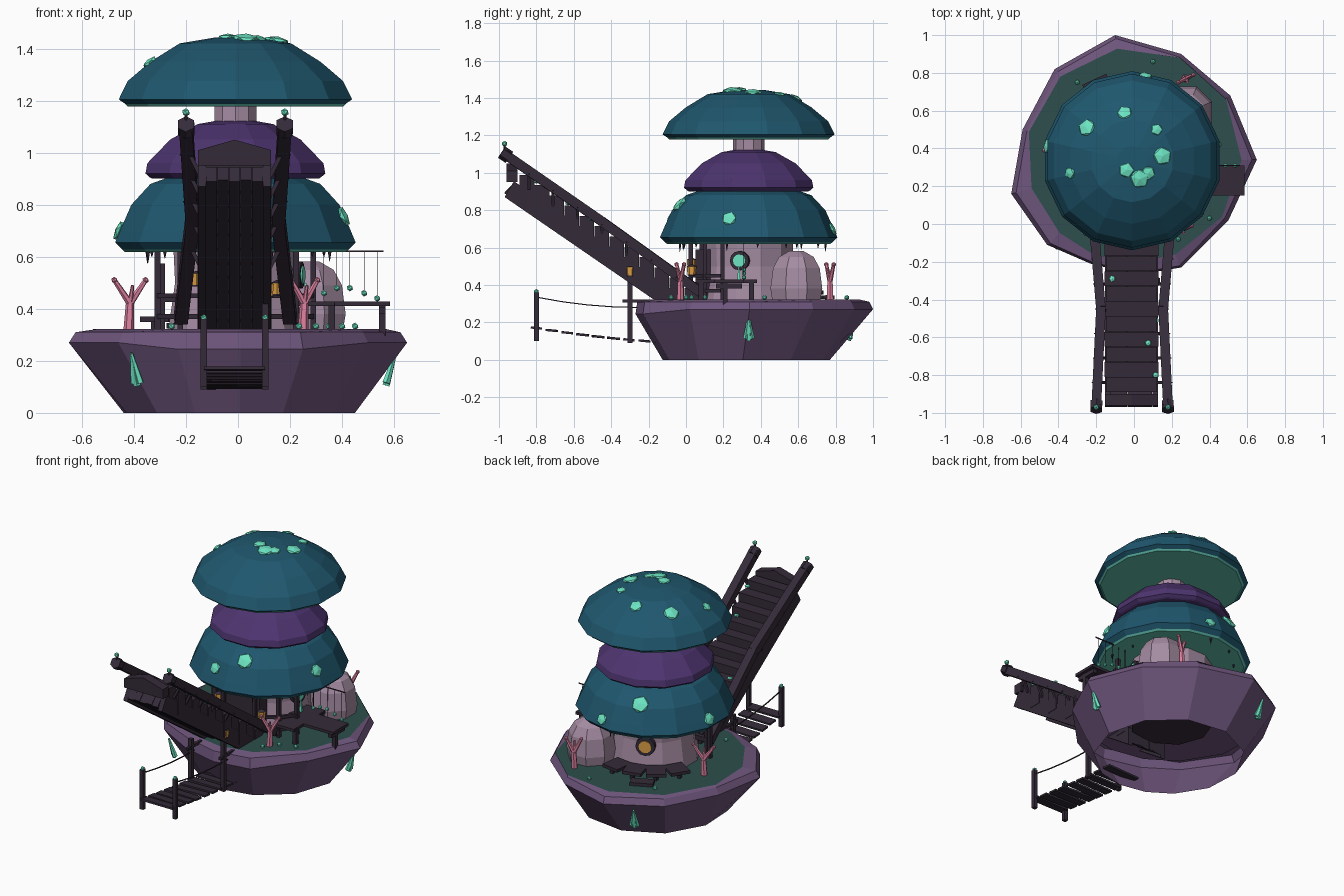
import bpy, bmesh, math, random
from mathutils import Vector, Matrix

random.seed(4)
cube = bpy.data.objects.get("Cube")
if cube:
    bpy.data.objects.remove(cube)


def material(name, *rgb):
    lin = [((c / 255 + 0.055) / 1.055) ** 2.4 for c in rgb] + [1]
    m = bpy.data.materials.new(name)
    m.use_nodes = True
    m.diffuse_color = lin
    m.node_tree.nodes["Principled BSDF"].inputs["Base Color"].default_value = lin
    return m


TEAL = material("teal cap", 31, 87, 110)
PURPLE = material("purple cap", 77, 52, 111)
MINT = material("mint glow", 108, 228, 194)
MOSS = material("moss green", 45, 78, 76)
GILL = material("gill green", 96, 190, 172)
ROCK = material("violet rock", 111, 86, 125)
WOOD = material("dark wood", 52, 43, 57)
MAUVE = material("pale mauve", 165, 140, 162)
PINK = material("coral pink", 222, 130, 160)
GOLD = material("lantern gold", 222, 160, 70)


class Part:
    """One named object gathered from simple shapes."""

    def __init__(self, name, *mats):
        self.name, self.mats, self.bm = name, mats, bmesh.new()

    def limb(self, a, b, r0, r1=None, n=4):
        a, b = Vector(a), Vector(b)
        d = b - a
        mat = Matrix.Translation((a + b) / 2) @ d.to_track_quat('Z', 'Y').to_matrix().to_4x4()
        if n == 4:
            mat = mat @ Matrix.Rotation(math.pi / 4, 4, 'Z')
        bmesh.ops.create_cone(self.bm, cap_ends=True, segments=n, radius1=r0,
                              radius2=r0 if r1 is None else r1, depth=d.length, matrix=mat)
        return self

    def box(self, c, size, turn=0, tilt=0):
        mat = (Matrix.Translation(c) @ Matrix.Rotation(turn, 4, 'Z')
               @ Matrix.Rotation(tilt, 4, 'X') @ Matrix.Diagonal((*size, 1)))
        bmesh.ops.create_cube(self.bm, size=1, matrix=mat)
        return self

    def ball(self, c, r, normal=(0, 0, 1), flat=1):
        mat = (Matrix.Translation(c) @ Vector(normal).to_track_quat('Z', 'Y').to_matrix().to_4x4()
               @ Matrix.Diagonal((r, r, r * flat, 1)))
        bmesh.ops.create_icosphere(self.bm, subdivisions=1, radius=1, matrix=mat)
        return self

    def loft(self, rings, tags=None, caps=(None, None)):
        loops = [[self.bm.verts.new(p) for p in ring] for ring in rings]
        n = len(loops[0])
        for k in range(len(loops) - 1):
            for i in range(n):
                j = (i + 1) % n
                f = self.bm.faces.new((loops[k][i], loops[k][j], loops[k + 1][j], loops[k + 1][i]))
                f.material_index = tags[k] if tags else 0
        for loop, tag in ((loops[0][::-1], caps[0]), (loops[-1], caps[1])):
            if tag is not None:
                self.bm.faces.new(loop).material_index = tag
        return self

    def done(self):
        me = bpy.data.meshes.new(self.name)
        self.bm.to_mesh(me)
        self.bm.free()
        for m in self.mats:
            me.materials.append(m)
        bpy.context.collection.objects.link(bpy.data.objects.new(self.name, me))


def circle(c, r, z, angles):
    return [Vector((c[0] + r * math.cos(a), c[1] + r * math.sin(a), z)) for a in angles]


def even(n):
    return [math.tau * (i + 0.5) / n for i in range(n)]


C = (-0.01, 0.335)


def around(deg, r, z):
    return circle(C, r, z, [math.radians(deg)])[0]


# Island: faceted hollow bowl with a moss top
outline = [(0.65, .34), (.51, .68), (.25, .9), (-.1, 1), (-.42, .82), (-.59, .5), (-.65, .16),
           (-.46, -.11), (-.23, -.21), (.01, -.27), (.25, -.23), (.5, .02)]
ang = [math.atan2(y - 0.37, x) for x, y in outline]
rim = [Vector((x, y, 0.245 if y < -.15 else 0.27)) for x, y in outline]
lip = [Vector((x * 0.96, 0.37 + (y - 0.37) * (.985 if y < 0 else .97), 0.31)) for x, y in outline]
Part("island", ROCK, MOSS).loft([circle((0, 0.325), 0.45, 0, ang), rim, lip, circle((0, 0.365), 0.57, 0.322, ang)],
                                [0, 0, 0], (None, 1)).done()
under = Part("island_underside", ROCK, WOOD)
under.loft([circle((0, 0.365), 0.56, 0.27, ang), circle((0, 0.365), 0.56, 0.3, ang)], [0], (0, 0))
under.loft([circle(C, 0.25, 0.22, even(9)), circle(C, 0.25, 0.27, even(9))], [1], (1, None)).done()

# Trunk house, its wooden entry and neck
Part("trunk", MAUVE).loft([circle(C, r, z, even(12)) for r, z in
                           ((.27, .3), (.24, .5), (.25, .7))]).done()
Part("entry", WOOD).box((C[0], .09, .45), (.26, .08, .28)).done()
Part("neck", MAUVE).loft([circle(C, r, z, even(10)) for r, z in ((.1, .85), (.085, 1.12), (.085, 1.25))]).done()


# Caps: flat underside disc, then the outer shell from rim to crown
def cap(name, top, below, profile, n):
    Part(name, top, below).loft([circle(C, r, z, even(n)) for r, z in profile],
                                [1] + [0] * (len(profile) - 2), (1, 0)).done()


top_profile = [(.425, 1.178), (.435, 1.188), (.46, 1.205), (.425, 1.275), (.335, 1.35), (.22, 1.42), (.08, 1.443)]
low_profile = [(.435, .618), (.447, .628), (.474, .655), (.455, .7), (.41, .8), (.335, .88), (.25, .91)]
cap("top_cap", TEAL, GILL, top_profile, 14)
cap("middle_cap", PURPLE, PURPLE, [(.33, .9), (.34, .905), (.358, .92), (.35, .96), (.26, 1.05), (.15, 1.11), (.08, 1.122)], 12)
cap("lower_cap", TEAL, GILL, low_profile, 14)


def surface(profile, r):
    for (r0, z0), (r1, z1) in zip(profile[2:], profile[3:]):
        if r1 <= r <= r0:
            return z0 + (z1 - z0) * (r0 - r) / (r0 - r1), Vector((z1 - z0, r0 - r1))
    return profile[-1][1], Vector((0, 1))


# Glowing spots on the caps
spots = Part("cap_spots", MINT)


def spot(profile, p, size):
    d = Vector((p[0] - C[0], p[1] - C[1]))
    z, nrm = surface(profile, d.length)
    u = d.normalized()
    spots.ball((p[0], p[1], z), size, (u.x * nrm.x, u.y * nrm.x, nrm.y), 0.35)


for x, y, r in ((-.25, .51, .05), (-.05, .59, .042), (.12, .5, .033), (.15, .36, .052), (-.34, .27, .033),
                (-.04, .285, .043), (.03, .24, .054), (.075, .27, .039)):
    spot(top_profile, (x, y), r)
for deg, r, size in ((-77, .38, .052), (-14, .43, .042), (-103, .43, .04), (81, .455, .038),
                     (112, .39, .056), (170, .455, .042)):
    spot(low_profile, around(deg, r, 0), size)
spots.done()

# Drips under the lower cap
drips = Part("cap_drips", WOOD)
for i in range(14):
    p = around(i * 25.7 + 8, random.uniform(.32, .42), .622)
    drips.limb(p, p - Vector((0, 0, random.uniform(.02, .05))), .008, .001, 5)
drips.done()

# Round windows: a frame and a pane
for name, deg, z, r, pane in (("right_window", -11, .53, .04, MINT), ("back_window", 112, .485, .046, GOLD)):
    a = around(deg, .2, z)
    Part(name + "_frame", WOOD).limb(a, around(deg, .262, z), r * 1.3, n=12).done()
    Part(name + "_pane", pane).limb(a, around(deg, .268, z), r * .85, n=12).done()
Part("window_vine", MINT).limb(around(-11, .275, .5), around(-11, .275, .42), .005, .012).done()

# Porch posts, rails and back deck
porch = Part("porch", WOOD)
for a in (-70, -45, -25, 205, 230, 250):
    porch.limb(around(a, .33, .31), around(a, .33, .64), .016)
for a, b in ((-70, -45), (-45, -25), (205, 230), (230, 250)):
    for z in (.37, .45):
        porch.limb(around(a, .33, z), around(b, .33, z), .013)
for k in range(4):
    a = 82 + k * 22
    porch.box(around(a, .33, .36), (.13, .12, .02), math.radians(a))
    porch.limb(around(a, .37, .31), around(a, .37, .36), .015)
porch.box(around(115, .44, .335), (.07, .14, .02), math.radians(115))
porch.limb((-.29, .2, .31), (-.29, .2, .575), .014).limb((-.29, .2, .44), (-.2, .2, .44), .02).done()

# Side dock
dock = Part("side_dock", WOOD)
dock.box((.4, .23, .42), (.37, .16, .018)).box((.3, .215, .42), (.14, .33, .018))
for x, y in ((.555, .21), (.36, .08), (.36, .35)):
    dock.limb((x, y, .29), (x, y, .42), .018)
dock.limb((.555, .16, .395), (.555, .3, .395), .018).done()

# Hanging lights on a pole
pole = Part("light_pole", WOOD).limb((.25, .31, .622), (.56, .31, .622), .004)
beads = Part("light_beads", MINT)
for x, z in ((.33, .46), (.38, .48), (.43, .48), (.485, .46), (.535, .44)):
    pole.limb((x, .31, .62), (x, .31, z), .002)
    beads.ball((x, .31, z), .013)
pole.done()

# Small glowing sprouts on the moss
for x, y in ((-.255, -.05), (.235, -.08), (.4, .03), (.35, .1), (.3, 0), (.45, .42), (-.3, .75), (.1, .86)):
    beads.ball((x, y, .333), .014)

# Stair ramp: sides, inner planks, stepped treads and gabled head
X = -.013
ramp = Part("ramp_sides", WOOD)
profile = [(-.97, .87), (-.92, .955), (.1, .255), (.1, .135)]
for x0 in (X - .14, X + .11):
    ramp.loft([[(x, y, z) for y, z in profile] for x in (x0, x0 + .03)], caps=(0, 0))
head = [(-.14, .95), (.14, .95), (.14, 1.01), (0, 1.05), (-.14, 1.01)]
ramp.loft([[(X + x, y, z) for x, z in head] for y in (-.96, -.9)], caps=(0, 0)).done()
planks = Part("ramp_planks", WOOD)
for k in range(5):
    x0 = X - .11 + k * .044
    planks.loft([[(x, y, z + (.02 + .005 * (k % 2) if i in (0, 3) else -.01))
                  for i, (y, z) in enumerate(profile)] for x in (x0, x0 + .043)], caps=(0, 0))
planks.done()
treads = Part("ramp_treads", WOOD)
for k in range(12):
    y = -.85 + k * .08
    treads.box((X, y, .922 - (y + .92) * .686 + .042), (.27 + .015 * (k % 2), .078, .145))
treads.done()
for x, y in ((-.115, -.29), (.075, -.63), (.115, -.51), (.115, -.8)):
    beads.ball((x, y, 1.035 - (y + .92) * .686), .018, flat=.6)

# Ramp handrails with glowing tips
rails = Part("ramp_handrails", WOOD)
for s in (-1, 1):
    a, m, b = [Vector((-.01 + s * x, y, z)) for x, y, z in ((.19, -.97, 1.1), (.165, -.45, .74), (.21, .08, .36))]
    rails.limb(a, m, .036).limb(m, b, .036).limb(a - Vector((0, .015, -.01)), a + (m - a) * .05, .036, n=6)
    rails.limb(a, a + Vector((0, 0, .05)), .006, n=5)
    beads.ball(a + Vector((0, 0, .055)), .016)
    for k in range(1, 9):
        p = a.lerp(m, k / 4) if k < 5 else m.lerp(b, (k - 4) / 4)
        rails.limb(p, p + Vector((s * .03, 0, -.02)), .008, .002, 5)
        if k < 6:
            rails.limb(p, p + Vector((-s * .05, 0, -.1)), .011)
rails.done()

# Plank bridge with posts and sagging ropes
bridge = Part("bridge_planks", WOOD)
for k in range(9):
    t = k / 8
    bridge.box((X, -.8 + t * .66, .17 - .11 * t + .035 * t * t), (.235, .06, .012), random.uniform(-.05, .05), -.1)
bridge.done()
posts = Part("bridge_posts", WOOD)
for x, top in ((X - .118, .37), (X + .118, .455)):
    posts.limb((x, -.8, .1), (x, -.8, .36), .018).limb((x, -.3, .09), (x, -.3, top), .018)
    beads.ball((x, -.8, .365), .014)
    line = [Vector((x, -.8 + .54 * t, .335 - .11 * t + .055 * t * t)) for t in (0, .25, .5, .75, 1)]
    for p, q in zip(line, line[1:]):
        posts.limb(p, q, .004)
    posts.limb((x, -.34, .315), (x, -.2, .315), .012)
posts.done()
beads.done()

# Lanterns
lanterns = Part("lanterns", GOLD)
tops = Part("lantern_tops", WOOD)
for x, y, z in ((.115, -.3, .475), (-.16, .03, .515), (.15, .03, .48)):
    lanterns.limb((x, y, z - .024), (x, y, z + .02), .022, .026, 6)
    tops.limb((x, y, z + .02), (x, y, z + .03), .026, .005, 6)
    tops.limb((x, y, z - .03), (x, y, z - .024), .022, n=6)
lanterns.done()
tops.done()

# Boulder
Part("boulder", MAUVE).loft([circle((.275, .59), r, z, even(8)) for r, z in
                             ((.138, .31), (.15, .38), (.135, .49), (.1, .55), (.04, .582))], caps=(None, 0)).done()

# Branching corals
coral = Part("corals", PINK)
for x, y, spread in ((-.42, .41, .06), (.25, -.03, .05), (.27, .77, .04)):
    p = Vector((x, y, .31))
    fork = p + Vector((.005, 0, .11))
    coral.limb(p, fork, .021, .016, 6)
    for s in (-1, 1):
        tip = fork + Vector((s * spread, s * .02, .09))
        coral.limb(fork, tip, .014, .009, 6).ball(tip, .013)
    coral.limb(fork, fork + Vector((.01, -.02, .07)), .011, .006, 6)
coral.done()

# Mint falls spilling off the rim, leaning in with the wall
falls = Part("mint_falls", MINT)
for x, y in ((-.41, -.13), (.605, .335), (-.25, .9)):
    out = Vector((x, y - .36, 0)).normalized()
    p = Vector((x, y, .23))
    side = Vector((-out.y, out.x, 0))
    for k in (-1, 0, 1):
        falls.limb(p, p - out * .035 + side * k * .016 - Vector((0, 0, .125 - .01 * abs(k))), .006, .015, 5)
falls.done()
